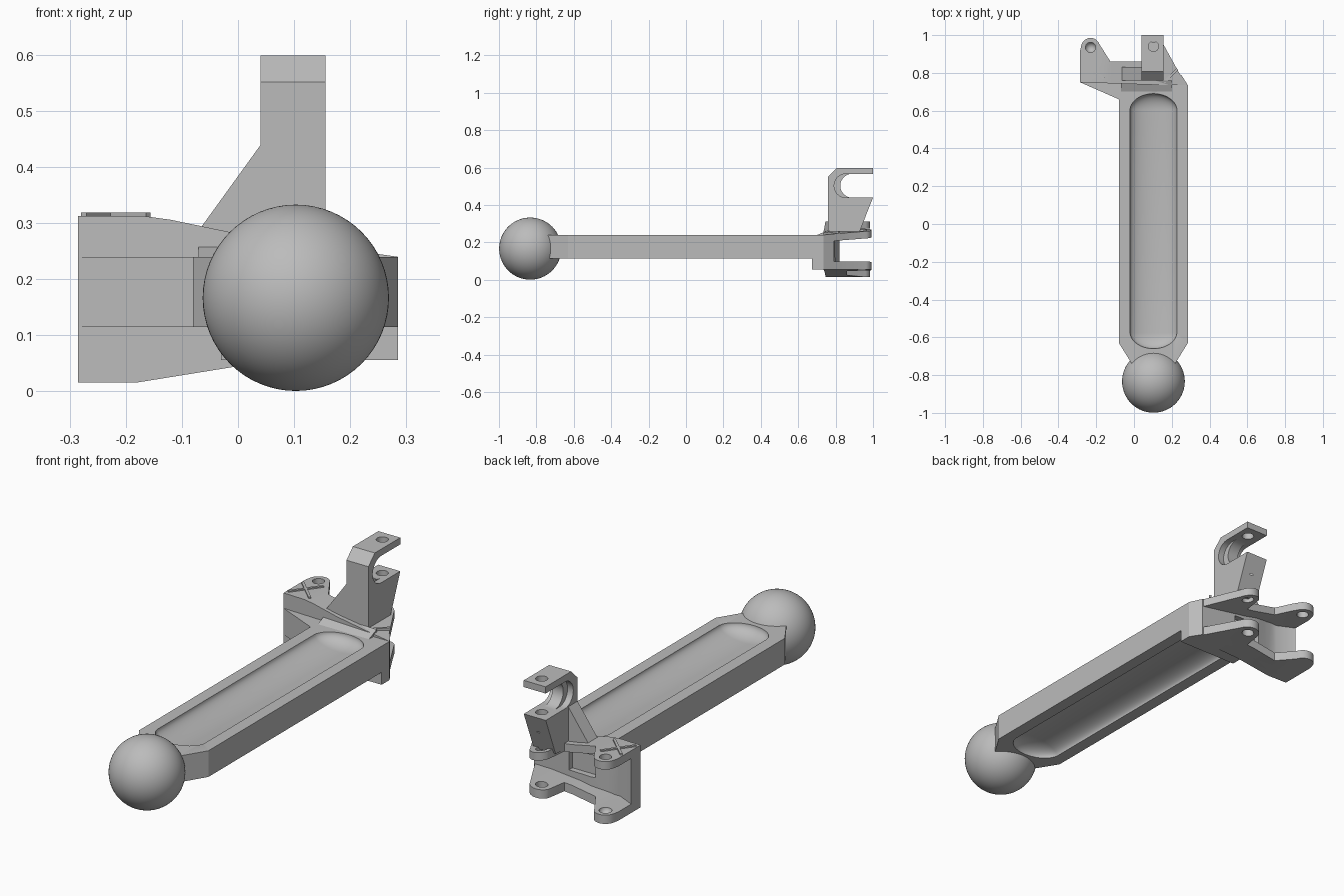
import bpy, bmesh, math
from mathutils import Matrix

if "Cube" in bpy.data.objects:
    bpy.data.objects.remove(bpy.data.objects["Cube"])

grey = bpy.data.materials.new("plain grey")
grey.use_nodes = True
grey.diffuse_color = (0.5, 0.5, 0.5, 1)
grey.node_tree.nodes["Principled BSDF"].inputs["Base Color"].default_value = (0.5, 0.5, 0.5, 1)


def finish(name, bm):
    bmesh.ops.recalc_face_normals(bm, faces=bm.faces)
    mesh = bpy.data.meshes.new(name)
    bm.to_mesh(mesh)
    bm.free()
    ob = bpy.data.objects.new(name, mesh)
    bpy.context.collection.objects.link(ob)
    mesh.materials.append(grey)
    return ob


def prism(name, pts, axis, lo, hi):
    """Extrude a 2D outline along the given axis."""
    place = {"x": lambda a, b, h: (h, a, b),
             "y": lambda a, b, h: (a, h, b),
             "z": lambda a, b, h: (a, b, h)}[axis]
    bm = bmesh.new()
    face = bm.faces.new([bm.verts.new(place(a, b, lo)) for a, b in pts])
    ext = bmesh.ops.extrude_face_region(bm, geom=[face])
    verts = [g for g in ext["geom"] if isinstance(g, bmesh.types.BMVert)]
    delta = place(0, 0, hi - lo)
    bmesh.ops.translate(bm, vec=delta, verts=verts)
    return finish(name, bm)


def box(name, x0, x1, y0, y1, z0, z1):
    return prism(name, [(x0, y0), (x1, y0), (x1, y1), (x0, y1)], "z", z0, z1)


def arc(cx, cy, r, start, end, n=14):
    angles = [math.radians(start + (end - start) * i / n) for i in range(n + 1)]
    return [(cx + r * math.cos(a), cy + r * math.sin(a)) for a in angles]


def ball(name, centre, r, seg=48, rings=24):
    bm = bmesh.new()
    bmesh.ops.create_uvsphere(bm, u_segments=seg, v_segments=rings, radius=r,
                              matrix=Matrix.Translation(centre))
    return finish(name, bm)


def combine(ob, tool, op="DIFFERENCE"):
    mod = ob.modifiers.new("cut", "BOOLEAN")
    mod.operation, mod.object, mod.solver = op, tool, "EXACT"
    bpy.context.view_layer.objects.active = ob
    bpy.ops.object.modifier_apply(modifier=mod.name)
    bpy.data.objects.remove(tool)


def hole(ob, x, y, z0, z1, r=0.027):
    combine(ob, prism("hole_cutter", arc(x, y, r, 0, 345, 23), "z", z0, z1))


CX = 0.103            # centre line of the arm
LUG_X, LUG_Y = -0.23, 0.935
parts = []

# Ball end
parts.append(ball("ball_end", (CX, -0.833, 0.167), 0.166, 64, 32))

# Arm with tapered front, side wing, and a trough on both faces
arm = prism("arm", [(-0.005, -0.75), (0.211, -0.75), (0.285, -0.63), (0.285, 0.735),
                    (0.25, 0.77), (-0.285, 0.77), (-0.285, 0.75), (-0.08, 0.66),
                    (-0.08, -0.63)], "z", 0.115, 0.24)
for z in (0.115, 0.24):
    bm = bmesh.new()
    bmesh.ops.create_uvsphere(bm, u_segments=40, v_segments=21, radius=1,
                              matrix=Matrix.Rotation(math.pi / 2, 4, "X"))
    for v in bm.verts:
        end = 0.6 if v.co.y > 0 else -0.57
        v.co = (CX + 0.125 * v.co.x, end + 0.09 * v.co.y, z + 0.05 * v.co.z)
    combine(arm, finish("trough_cutter", bm))
parts.append(arm)

# Foot block and ramp joining arm to the mount
parts.append(box("foot_block", -0.03, 0.285, 0.675, 0.735, 0.056, 0.13))
parts.append(prism("top_ramp", [(0.69, 0.235), (0.76, 0.235), (0.76, 0.265)], "x", -0.07, 0.2))

# Mount: an upright web between two flanges
top = [(-0.285, 0.313), (-0.17, 0.313), (-0.12, 0.306), (0, 0.281), (0.285, 0.24)]
bottom = [(-0.285, 0.016), (-0.18, 0.016), (0, 0.045), (0.15, 0.056), (0.285, 0.056)]
web = prism("mount_web", top + bottom[::-1], "y", 0.7, 0.9)
combine(web, prism("web_plan", [(-0.285, 0.75), (0.16, 0.735), (0.285, 0.735), (0.25, 0.79),
                                (-0.06, 0.8), (-0.14, 0.785), (-0.2, 0.78), (-0.285, 0.82)],
                   "z", -0.1, 0.5), "INTERSECT")
combine(web, box("pocket_cutter", -0.08, 0.06, 0.765, 0.9, 0.12, 0.225))
parts.append(web)

plan = ([(-0.285, 0.75), (0.285, 0.735), (0.25, 0.78)] + arc(CX, 0.94, 0.052, 20, 160)
        + [(0.04, 0.86), (-0.125, 0.86)] + arc(LUG_X, LUG_Y, 0.05, 20, 165)
        + [(-0.285, 0.92)])
for name, line, step in (("upper_flange", top, -0.038), ("lower_flange", bottom, 0.042)):
    strip = line + [(x, z + step) for x, z in reversed(line)]
    flange = prism(name, strip, "y", 0.7, 1.05)
    combine(flange, prism("flange_plan", plan, "z", -0.1, 0.5), "INTERSECT")
    hole(flange, CX, 0.94, -0.1, 0.5)
    if step < 0:
        hole(flange, LUG_X, LUG_Y, -0.1, 0.5)
    else:
        combine(flange, ball("dimple_cutter", (LUG_X, LUG_Y, 0.062), 0.029, 24, 12))
    parts.append(flange)

# Crossed ribs on the left lug and a short one at the other corner
def rib(name, x0, y0, x1, y1, z):
    dx, dy = x1 - x0, y1 - y0
    k = 0.006 / math.hypot(dx, dy)
    nx, ny = -dy * k, dx * k
    parts.append(prism(name, [(x0 + nx, y0 + ny), (x1 + nx, y1 + ny),
                              (x1 - nx, y1 - ny), (x0 - nx, y0 - ny)], "z", z, z + 0.012))


rib("cross_rib_a", -0.275, 0.88, -0.16, 0.77, 0.307)
rib("cross_rib_b", -0.275, 0.77, -0.18, 0.9, 0.307)
rib("corner_rib", 0.16, 0.75, 0.23, 0.82, 0.249)

# Tall bracket with a rounded slot, sloping underside and pin hole
outer = [(0.76, 0.24), (0.76, 0.552), (0.808, 0.599), (1.0, 0.599), (1.0, 0.44), (0.925, 0.25)]
bracket = prism("tall_bracket", outer, "x", 0.04, 0.156)


def slot(y, x0, x1):
    pts = arc(y + 0.064, 0.503, 0.064, 90, 270, 20) + [(1.1, 0.439), (1.1, 0.567)]
    combine(bracket, prism("slot_cutter", pts, "x", x0, x1))


slot(0.825, 0, 0.2)
slot(0.792, 0, 0.07)
slot(0.792, 0.126, 0.2)
hole(bracket, CX, 0.94, 0.35, 0.7)
parts.append(bracket)

# Sloping brace beside the bracket
parts.append(prism("bracket_brace", [(-0.075, 0.28), (0.045, 0.446), (0.045, 0.25)],
                   "y", 0.76, 0.83))

# Smooth shading with crisp edges
bpy.ops.object.select_all(action="DESELECT")
for ob in parts:
    ob.select_set(True)
bpy.context.view_layer.objects.active = parts[0]
bpy.ops.object.shade_smooth_by_angle(angle=math.radians(30))
